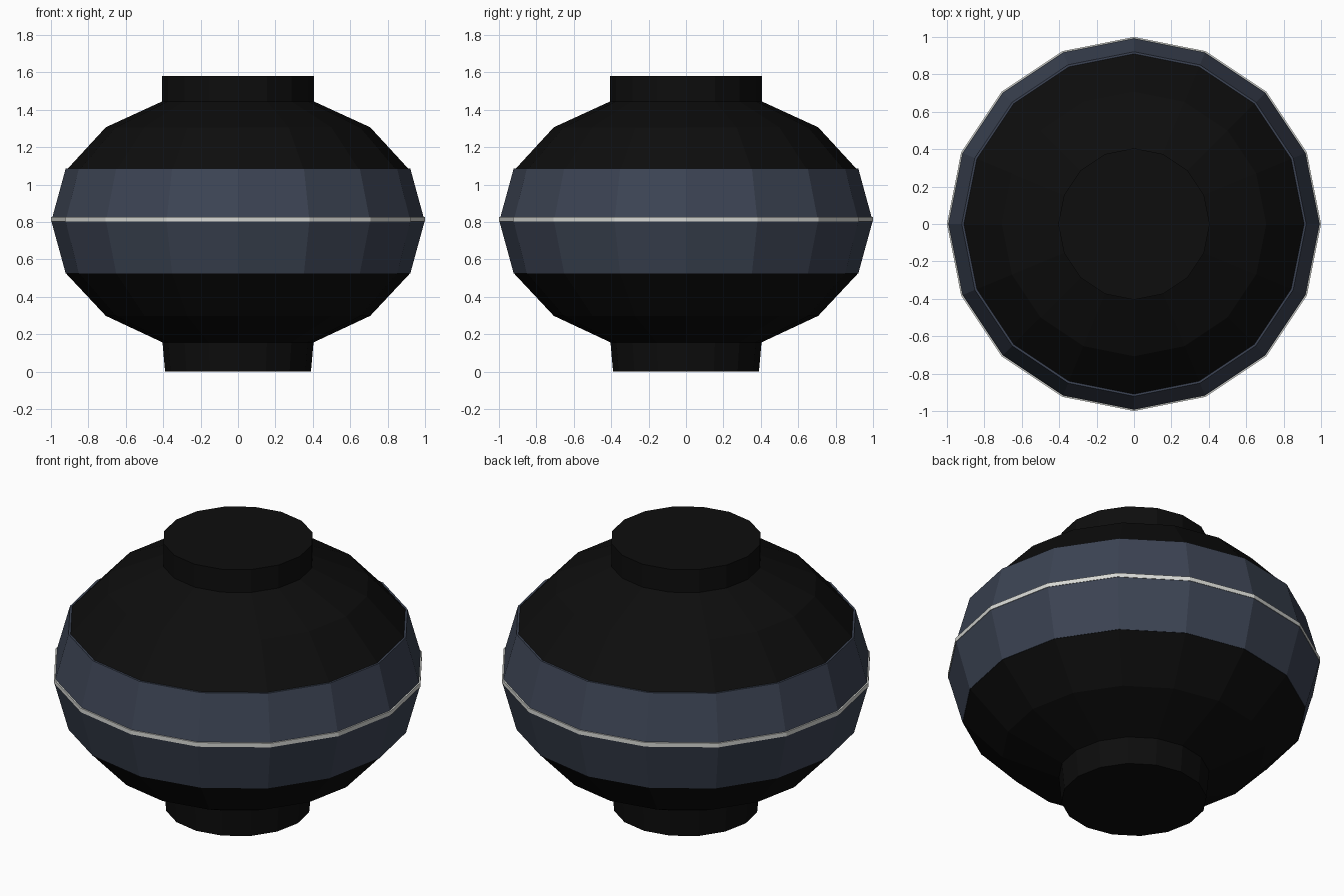
import bpy
import bmesh
import math

SIDES = 16

cube = bpy.data.objects.get("Cube")
if cube:
    bpy.data.objects.remove(cube, do_unlink=True)


def make_material(name, color):
    mat = bpy.data.materials.new(name)
    mat.use_nodes = True
    mat.diffuse_color = (*color, 1)
    mat.node_tree.nodes["Principled BSDF"].inputs["Base Color"].default_value = (*color, 1)
    return mat


black = make_material("soft black", (0.004, 0.004, 0.004))
slate = make_material("slate blue", (0.045, 0.057, 0.087))
white = make_material("off white", (0.68, 0.69, 0.66))


def lathe(name, profile, mat, closed=False):
    """Revolve (radius, z) points; open profiles are capped, closed ones make a ring."""
    bm = bmesh.new()
    rings = []
    for r, z in profile:
        angles = [2 * math.pi * i / SIDES for i in range(SIDES)]
        rings.append([bm.verts.new((r * math.cos(a), r * math.sin(a), z)) for a in angles])
    pairs = list(zip(rings, rings[1:]))
    if closed:
        pairs.append((rings[-1], rings[0]))
    else:
        bm.faces.new(rings[0])
        bm.faces.new(rings[-1])
    for low, high in pairs:
        for i in range(SIDES):
            j = (i + 1) % SIDES
            bm.faces.new((low[i], low[j], high[j], high[i]))
    bmesh.ops.recalc_face_normals(bm, faces=bm.faces)
    mesh = bpy.data.meshes.new(name)
    bm.to_mesh(mesh)
    bm.free()
    mesh.materials.append(mat)
    obj = bpy.data.objects.new(name, mesh)
    bpy.context.collection.objects.link(obj)
    return obj


# Squashed faceted body
lathe("body", [(0.38, 0.145), (0.707, 0.298), (0.919, 0.524),
               (0.915, 1.08), (0.707, 1.306), (0.38, 1.456)], black)

# Foot and collar
lathe("foot", [(0.39, 0), (0.405, 0.17)], black)
lathe("collar", [(0.405, 1.42), (0.405, 1.58)], black)

# Wide belt around the middle, with a narrow lip on top
lathe("belt", [(0.89, 0.524), (0.921, 0.524), (0.998, 0.805),
               (0.921, 1.086), (0.89, 1.086)], slate, closed=True)

# Thin stripe just above the widest line
lathe("belt_stripe", [(0.99, 0.803), (1, 0.803), (1, 0.827), (0.985, 0.827)], white, closed=True)
